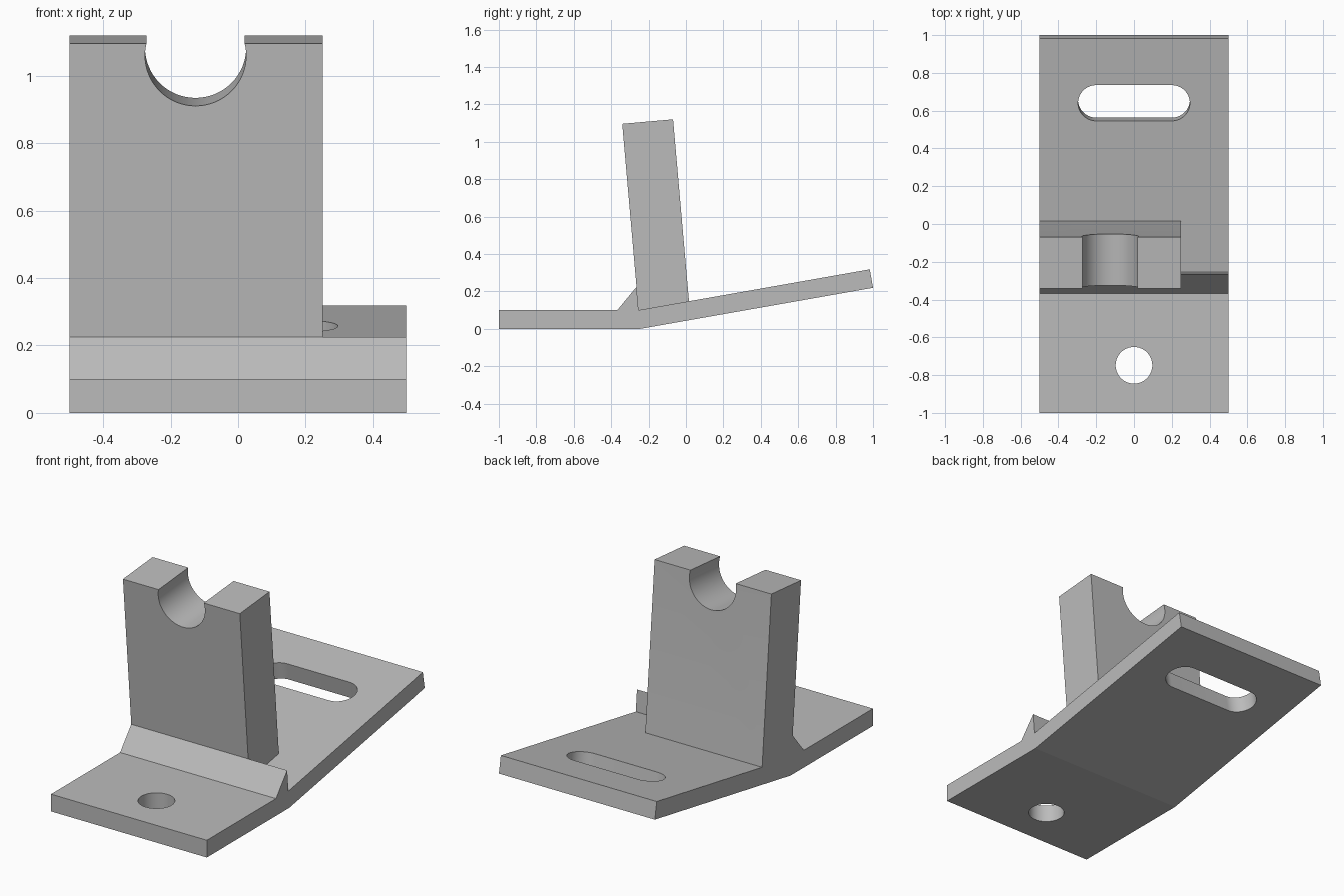
import bpy
import bmesh
import math
from mathutils import Matrix, Vector

cube = bpy.data.objects.get("Cube")
if cube:
    bpy.data.objects.remove(cube)

grey = bpy.data.materials.new("plain grey")
grey.use_nodes = True
COLOUR = (0.5, 0.5, 0.5, 1)
grey.diffuse_color = COLOUR
grey.node_tree.nodes["Principled BSDF"].inputs["Base Color"].default_value = COLOUR

RAMP = math.radians(10)   # slope of the rear plate
LEAN = math.radians(5)    # lean of the upright
THICK = 0.1
BEND = Vector((0, -0.245, 0))
HALF = 0.5


def prism(name, outline, vector):
    """Solid made by sweeping a closed outline along a vector."""
    bm = bmesh.new()
    face = bm.faces.new([bm.verts.new(p) for p in outline])
    new = bmesh.ops.extrude_face_region(bm, geom=[face])["geom"]
    bmesh.ops.translate(bm, vec=vector, verts=[v for v in new if isinstance(v, bmesh.types.BMVert)])
    bmesh.ops.recalc_face_normals(bm, faces=bm.faces)
    mesh = bpy.data.meshes.new(name)
    bm.to_mesh(mesh)
    bm.free()
    mesh.materials.append(grey)
    obj = bpy.data.objects.new(name, mesh)
    bpy.context.collection.objects.link(obj)
    return obj


def side_prism(name, profile, x0, x1):
    return prism(name, [(x0, y, z) for y, z in profile], (x1 - x0, 0, 0))


def hole_cutter(name, centre, tilt, radius, half_slot, depth):
    """Round or slotted cutter whose axis is z tilted about x."""
    place = Matrix.Translation(centre) @ Matrix.Rotation(tilt, 4, "X")
    outline = []
    steps = 32
    for side, start in ((1, -math.pi / 2), (-1, math.pi / 2)):
        for i in range(steps + (half_slot > 0)):
            a = start + math.pi * i / steps
            p = Vector((side * half_slot + radius * math.cos(a), radius * math.sin(a), -depth))
            outline.append(place @ p)
    return prism(name, outline, place.to_3x3() @ Vector((0, 0, 2 * depth)))


def combine(target, tool, operation):
    mod = target.modifiers.new(operation.lower(), "BOOLEAN")
    mod.operation = operation
    mod.solver = "EXACT"
    mod.object = tool
    tool.hide_render = True
    bpy.context.view_layer.objects.active = target
    bpy.ops.object.modifier_apply(modifier=mod.name)
    bpy.data.objects.remove(tool)


# Directions in the side plane
along = Vector((0, math.cos(RAMP), math.sin(RAMP)))
normal = Vector((0, -math.sin(RAMP), math.cos(RAMP)))
up = Vector((0, -math.sin(LEAN), math.cos(LEAN)))
back = Vector((0, math.cos(LEAN), math.sin(LEAN)))

# Bent base plate with the raised stop lip
inner = Vector((0, BEND.y - THICK * math.tan(RAMP / 2), THICK))
end = BEND + along * (1 - BEND.y) / along.y
lip = inner + up * 0.125
base = [(-1, 0), BEND.yz, end.yz, (end + normal * THICK).yz,
        inner.yz, lip.yz, (-0.367, THICK), (-1, THICK)]
bracket = side_prism("bracket", base, -HALF, HALF)

# Leaning upright, rooted inside the plate
height, depth = 1.0, 0.273
top = inner + up * height
foot = inner + back * depth + up * 0.025
root = inner - normal * 0.04
upright = side_prism("upright", [inner.yz, top.yz, (top + back * depth).yz, foot.yz,
                                 (foot - normal * 0.04).yz, (root + along * 0.04).yz], -HALF, 0.25)
combine(bracket, upright, "UNION")

# Round cradle, bolt hole and adjusting slot
cradle = inner + up * (height - 0.036) + back * depth / 2 + Vector((-0.126, 0, 0))
slot = inner + along * 0.908
combine(bracket, hole_cutter("cradle_cutter", cradle, LEAN - math.pi / 2, 0.15, 0, 0.3), "DIFFERENCE")
combine(bracket, hole_cutter("bolt_cutter", Vector((0, -0.748, 0.05)), 0, 0.097, 0, 0.2), "DIFFERENCE")
combine(bracket, hole_cutter("slot_cutter", slot, RAMP, 0.096, 0.2, 0.2), "DIFFERENCE")

# Merge coplanar faces, then smooth only the curved walls
bm = bmesh.new()
bm.from_mesh(bracket.data)
bmesh.ops.remove_doubles(bm, verts=bm.verts, dist=0.0005)
bmesh.ops.dissolve_limit(bm, angle_limit=math.radians(0.5), verts=bm.verts, edges=bm.edges)
bm.to_mesh(bracket.data)
bm.free()
bpy.ops.object.select_all(action="DESELECT")
bracket.select_set(True)
bpy.context.view_layer.objects.active = bracket
bpy.ops.object.shade_smooth_by_angle(angle=math.radians(9))
